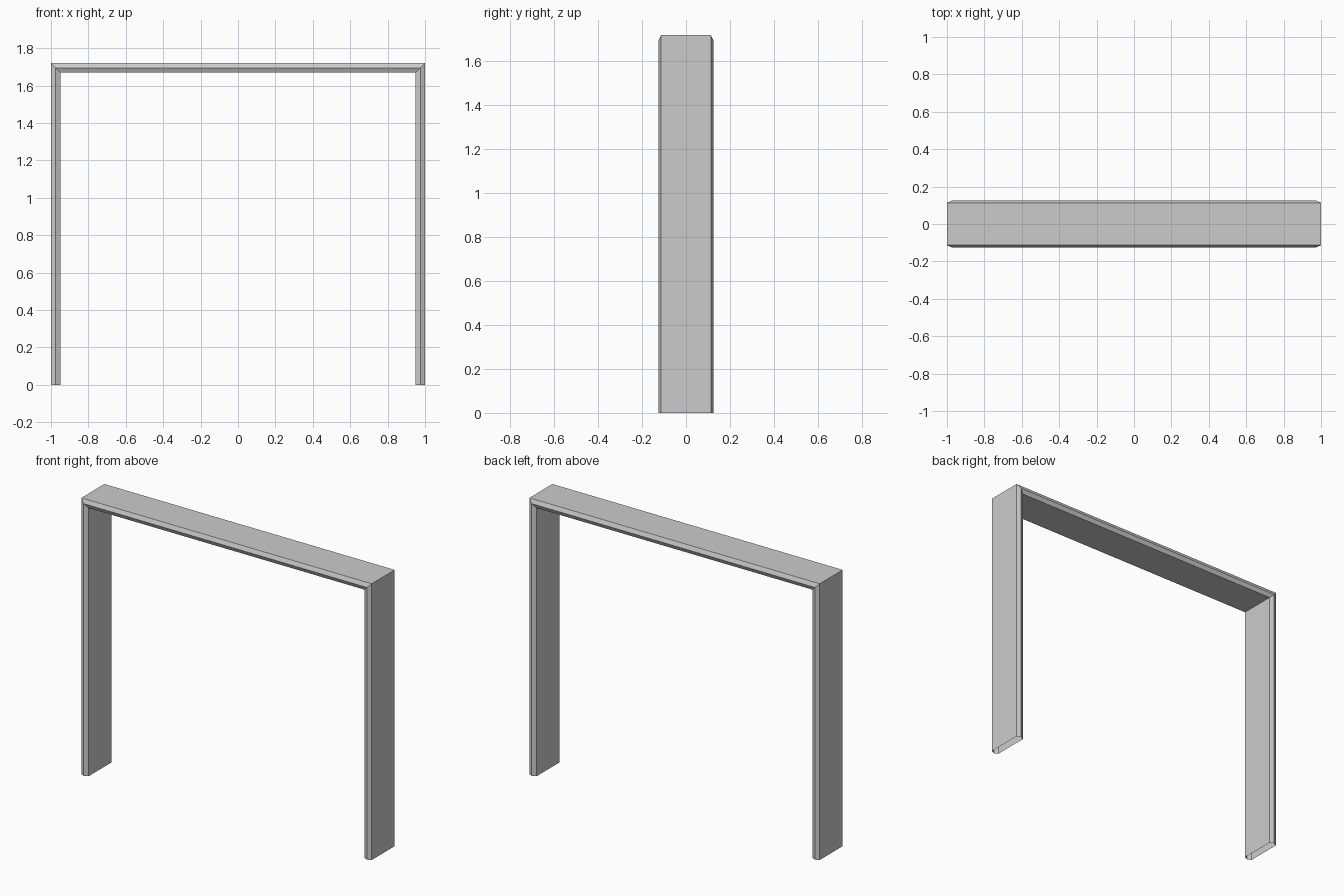
import bpy

if "Cube" in bpy.data.objects:
    bpy.data.objects.remove(bpy.data.objects["Cube"])

# Cross-section: (inset from outer face, depth y), a flat board with ridged edges
profile = [(0.0, -0.113), (0.025, -0.125), (0.05, -0.113),
           (0.05, 0.113), (0.025, 0.125), (0.0, 0.113)]
W, H = 1.0, 1.72

# Sweep the section up one leg, across the lintel and down the other, mitred corners
verts = []
for side, top in ((-1, False), (-1, True), (1, True), (1, False)):
    for inset, y in profile:
        verts.append((side * (W - inset), y, H - inset if top else 0.0))

# Leg bottoms are left open
n = len(profile)
faces = []
for s in range(3):
    for i in range(n):
        j = (i + 1) % n
        faces.append((s * n + i, (s + 1) * n + i, (s + 1) * n + j, s * n + j))

mesh = bpy.data.meshes.new("door_frame")
mesh.from_pydata(verts, [], [tuple(reversed(f)) for f in faces])
mesh.update()
frame = bpy.data.objects.new("door_frame", mesh)
bpy.context.collection.objects.link(frame)
